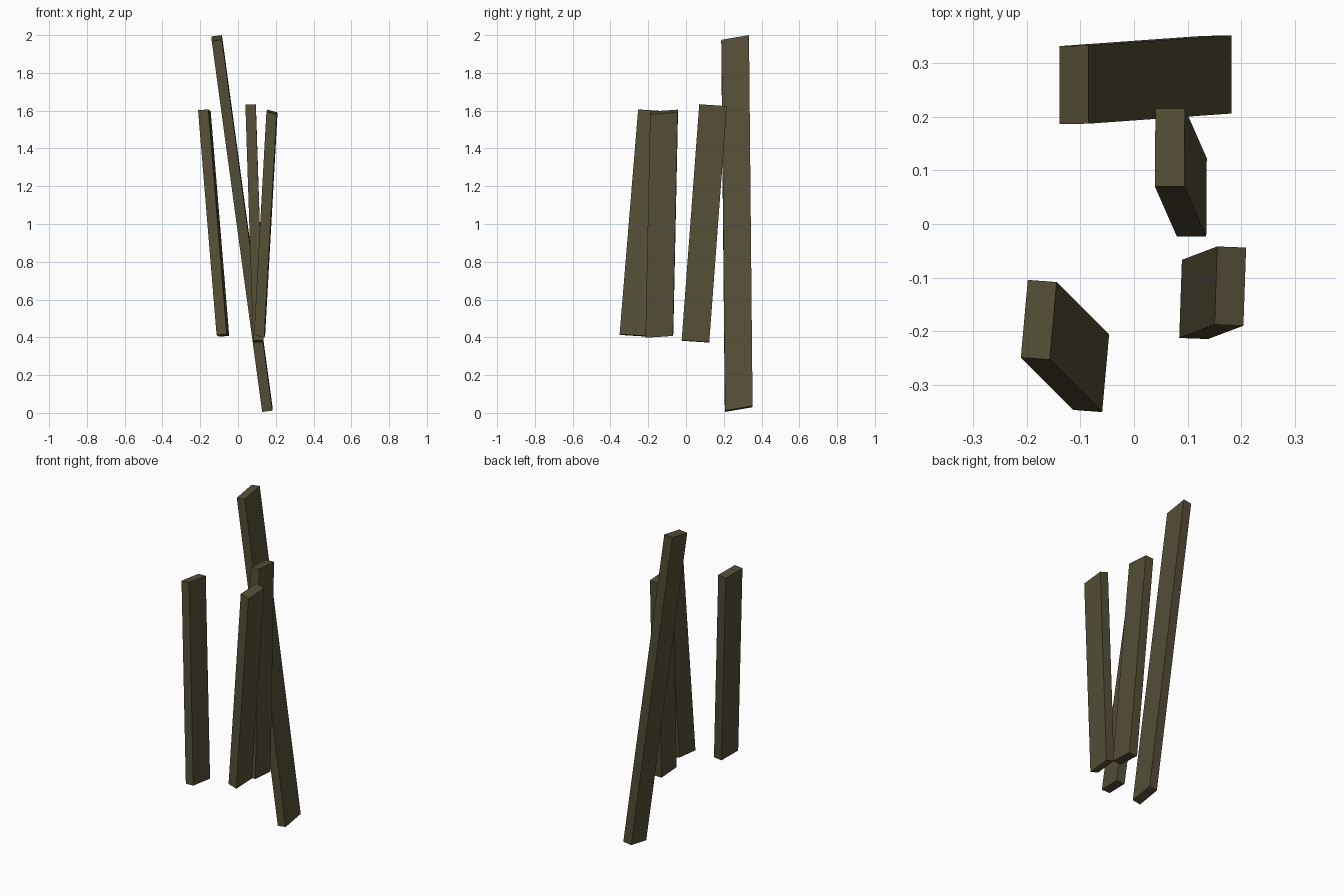
import bpy
from mathutils import Matrix, Vector

cube = bpy.data.objects.get("Cube")
if cube:
    bpy.data.objects.remove(cube, do_unlink=True)

# Dark olive wood
wood = bpy.data.materials.new("dark_olive_wood")
wood.use_nodes = True
colour = (0.09, 0.077, 0.038, 1)
wood.diffuse_color = colour
bsdf = wood.node_tree.nodes["Principled BSDF"]
bsdf.inputs["Base Color"].default_value = colour
bsdf.inputs["Roughness"].default_value = 0.9


def plank(name, bottom, top, width, depth):
    """Slanted plank between two end centres, spanned by two edge vectors."""
    bottom, top = Vector(bottom), Vector(top)
    bpy.ops.mesh.primitive_cube_add(size=1)
    obj = bpy.context.object
    obj.name = obj.data.name = name
    basis = Matrix((Vector(width), Vector(depth), top - bottom)).transposed()
    obj.data.transform(basis.to_4x4())
    obj.location = (bottom + top) / 2
    obj.data.materials.append(wood)


# Long plank leaning across the back
plank("long_back_plank", (0.155, 0.279, 0.021), (-0.112, 0.26, 1.984),
      (0.054, 0.001, 0.007), (0, 0.146, 0.025))

# Three short planks
plank("right_plank", (-0.08, -0.277, 0.41), (-0.178, -0.179, 1.6),
      (0.054, -0.004, 0.004), (0.013, 0.145, -0.009))
plank("left_plank", (0.114, -0.141, 0.41), (0.18, -0.116, 1.593),
      (0.054, -0.002, -0.015), (0.005, 0.146, 0.01))
plank("middle_plank", (0.108, 0.05, 0.378), (0.067, 0.143, 1.628),
      (0.055, 0, 0.002), (0.001, 0.146, -0.01))
